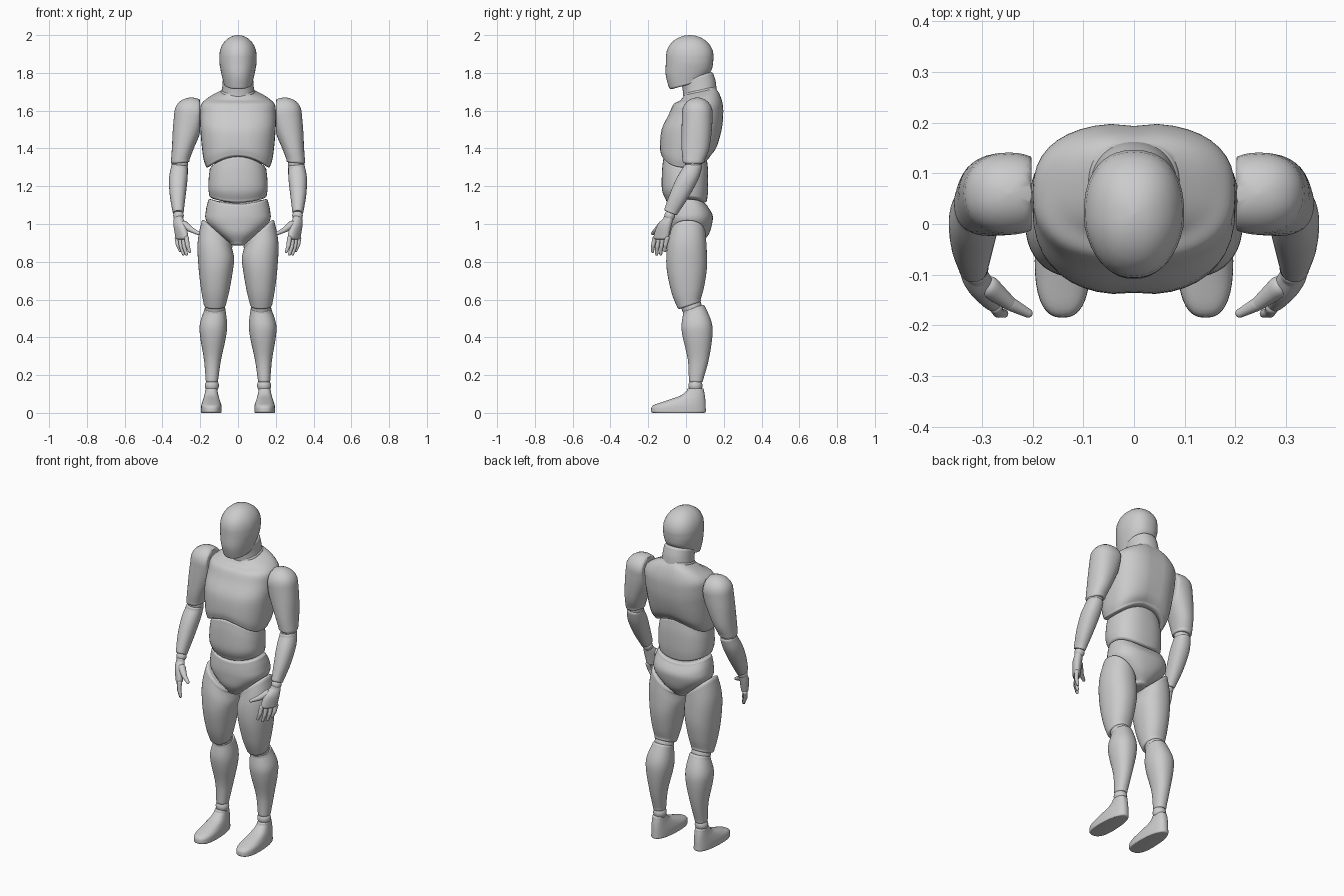
import bpy, bmesh, math
from mathutils import Vector, Matrix

cube = bpy.data.objects.get("Cube")
if cube:
    bpy.data.objects.remove(cube)

# Single matte grey
grey = bpy.data.materials.new("light_grey")
grey.use_nodes = True
tone = (0.6, 0.6, 0.6, 1)
grey.diffuse_color = tone
grey.node_tree.nodes["Principled BSDF"].inputs["Base Color"].default_value = tone

SIDES, STEPS, CAP_STEPS = 40, 5, 6
SOFT = (0.15, 0.012)


def smooth_rings(rings):
    """Catmull-Rom interpolation between the given sections."""
    rings = [tuple(r) + (0,) * (7 - len(r)) for r in rings]
    ext = [rings[0]] + rings + [rings[-1]]
    out = []
    for a, b, c, d in zip(ext, ext[1:], ext[2:], ext[3:]):
        for s in range(STEPS):
            t = s / STEPS
            out.append([q + t / 2 * (r - p + t * (2 * p - 5 * q + 4 * r - u + t * (3 * (q - r) + u - p)))
                        for p, q, r, u in zip(a, b, c, d)])
    return out + [list(rings[-1])]


def section(ring, power, turn, scale=1, lift=0):
    """Superellipse section, optionally tilted, shrunk and moved along its normal."""
    x, y, z, rx, ry, tx, ty = ring
    up = Vector((-tx, -ty, 1)).normalized() * lift
    pts = []
    for i in range(SIDES):
        a = math.tau * i / SIDES
        c, s = math.cos(a), math.sin(a)
        px = math.copysign(abs(c) ** (2 / power), c) * rx * scale
        py = math.copysign(abs(s) ** (2 / power), s) * ry * scale
        p = Matrix.Rotation(turn, 3, "Z") @ Vector((px, py, tx * px + ty * py))
        pts.append(p + Vector((x, y, z)) + up)
    return pts


def loft(name, rings, top=SOFT, bottom=SOFT, power=2.2, turn=0, warp=None, flip=False):
    """Skin of sections, listed from the top down, with rounded ends."""
    rings = smooth_rings(rings)
    angles = [math.pi / 2 * k / CAP_STEPS for k in range(1, CAP_STEPS + 1)]

    def cap(ring, shape, sign):
        f, h = shape
        return [section(ring, power, turn, max(1 - f * (1 - math.cos(a)), 0.02),
                        sign * h * math.sin(a)) for a in angles]

    loops = cap(rings[0], top, 1)[::-1]
    loops += [section(r, power, turn) for r in rings]
    loops += cap(rings[-1], bottom, -1)
    bm = bmesh.new()
    rows = []
    for pts in loops:
        pts = [warp(p) if warp else p for p in pts]
        rows.append([bm.verts.new((-p.x, p.y, p.z) if flip else p) for p in pts])
    for a, b in zip(rows, rows[1:]):
        for i in range(SIDES):
            j = (i + 1) % SIDES
            bm.faces.new((a[i], a[j], b[j], b[i]))
    bm.faces.new(rows[0])
    bm.faces.new(rows[-1])
    bmesh.ops.recalc_face_normals(bm, faces=bm.faces)
    mesh = bpy.data.meshes.new(name)
    bm.to_mesh(mesh)
    bm.free()
    mesh.materials.append(grey)
    mesh.shade_smooth()
    mesh.set_sharp_from_angle(angle=math.radians(50))
    bpy.context.collection.objects.link(bpy.data.objects.new(name, mesh))


def ball(name, center, r, flip):
    loft(name, [(*center, r, r), (*center[:2], center[2] - 0.002, r, r)],
         (1, r), (1, r), 2, flip=flip)


def capsule(name, a, b, r0, r1, flip):
    a, b = Vector(a), Vector(b)
    q = (b - a).to_track_quat("Z", "Y")
    loft(name, [(0, 0, (b - a).length, r1, r1), (0, 0, 0, r0, r0)],
         (1, r1), (1, r0), 2, warp=lambda p: q @ p + a, flip=flip)


# Arched seams of the trunk
def rib_arch(p):
    w = min(max((1.5 - p.z) / 0.14, 0), 1)
    p.z -= w * 0.065 * (p.x / 0.165) ** 2
    p.y *= 1 - 0.03 * math.exp(-(p.x / 0.03) ** 2)
    return p


def waist_arch(p):
    k = (p.x / 0.16) ** 2
    up = min(max((p.z - 1.2) / 0.14, 0), 1)
    low = min(max((1.22 - p.z) / 0.1, 0), 1)
    p.z += k * (0.03 * low - 0.065 * up)
    return p


def hip_arch(p):
    p.z += 0.035 * (p.x / 0.16) ** 2 * min(max((p.z - 1) / 0.09, 0), 1)
    return p


def egg(p):
    p.x *= 1 + 1.1 * min(p.y, 0)
    return p


loft("head", [(0, 0.02, 1.89, 0.099, 0.126), (0, 0.018, 1.85, 0.098, 0.125),
              (0, 0.014, 1.8, 0.089, 0.121, 0, 0.12), (0, 0.01, 1.75, 0.077, 0.1, 0, 0.28)],
     top=(1, 0.11), power=2.3, warp=egg)
loft("neck", [(0, 0.06, 1.77, 0.08, 0.085, 0, 0.3), (0, 0.07, 1.73, 0.083, 0.087, 0, 0.28),
              (0, 0.075, 1.68, 0.088, 0.088, 0, 0.25)])
loft("chest", [(0, 0.075, 1.7, 0.09, 0.086, 0, 0.22), (0, 0.075, 1.672, 0.15, 0.105, 0, 0.15),
               (0, 0.065, 1.635, 0.194, 0.131), (0, 0.053, 1.58, 0.2, 0.146),
               (0, 0.03, 1.5, 0.199, 0.161), (0, 0.012, 1.41, 0.185, 0.152),
               (0, 0, 1.37, 0.17, 0.133)], power=2.5, warp=rib_arch)
loft("abdomen", [(0, -0.005, 1.345, 0.15, 0.115), (0, -0.005, 1.28, 0.155, 0.122),
                 (0, -0.005, 1.18, 0.157, 0.122), (0, 0.003, 1.125, 0.152, 0.108)],
     power=2.4, warp=waist_arch)
loft("pelvis", [(0, 0.01, 1.092, 0.157, 0.105), (0, 0.02, 1.05, 0.17, 0.12),
                (0, 0.02, 1.01, 0.168, 0.12), (0, 0.015, 0.95, 0.108, 0.108),
                (0, 0.01, 0.9, 0.045, 0.075)], bottom=(0.5, 0.015), power=2.4, warp=hip_arch)


def flat_inside(p):
    p.x = max(p.x, 0.202)
    return p


def toe_wide(p):
    p.x = 0.141 + (p.x - 0.141) * (1 - 0.9 * p.y)
    return p


for side, flip in (("left_", False), ("right_", True)):
    # Arm
    loft(side + "upper_arm", [(0.247, 0.06, 1.59, 0.09, 0.081), (0.268, 0.057, 1.5, 0.077, 0.08),
                              (0.292, 0.05, 1.4, 0.058, 0.073),
                              (0.306, 0.04, 1.335, 0.049, 0.058, -0.1, 0)],
         top=(1, 0.08), warp=flat_inside, flip=flip)
    ball(side + "elbow", (0.308, 0.038, 1.32), 0.044, flip)
    loft(side + "forearm", [(0.31, 0.035, 1.3, 0.044, 0.05, 0.1, 0),
                            (0.316, 0.008, 1.24, 0.049, 0.056, 0, -0.1),
                            (0.319, -0.037, 1.15, 0.042, 0.047, 0, -0.3),
                            (0.317, -0.078, 1.07, 0.03, 0.035, 0, -0.4)], flip=flip)
    ball(side + "wrist", (0.315, -0.086, 1.045), 0.028, flip)
    # Hand
    loft(side + "palm", [(0.315, -0.093, 1.03, 0.028, 0.022), (0.307, -0.115, 0.99, 0.043, 0.026),
                         (0.297, -0.132, 0.93, 0.048, 0.021)],
         top=(0.5, 0.015), bottom=(0.5, 0.012), turn=math.radians(53), flip=flip)
    for i, finger in enumerate(("index", "middle", "ring", "little")):
        base = Vector((0.272, -0.165, 0.925)).lerp(Vector((0.322, -0.1, 0.925)), i / 3)
        drop = (0.038, 0.046, 0.045, 0.036)[i]
        knuckle = base + Vector((-0.004, -0.009, -drop))
        tip = knuckle + Vector((-0.012, -0.003, -drop * 0.85))
        capsule(f"{side}{finger}_base", base, knuckle, 0.013, 0.011, flip)
        capsule(f"{side}{finger}_tip", knuckle, tip, 0.011, 0.008, flip)
    capsule(side + "thumb_base", (0.285, -0.125, 0.995), (0.245, -0.157, 0.968), 0.022, 0.014, flip)
    capsule(side + "thumb_tip", (0.245, -0.157, 0.968), (0.209, -0.176, 0.95), 0.014, 0.009, flip)
    # Leg
    loft(side + "thigh", [(0.112, 0.01, 0.945, 0.08, 0.094, 0.9, 0),
                          (0.117, 0.004, 0.86, 0.097, 0.106, 0.4, 0),
                          (0.117, 0.004, 0.76, 0.091, 0.106), (0.12, 0.008, 0.65, 0.075, 0.086, 0, 0.1),
                          (0.122, 0.016, 0.58, 0.06, 0.062, 0, 0.35)], flip=flip)
    ball(side + "knee", (0.122, 0.03, 0.562), 0.054, flip)
    loft(side + "shin", [(0.122, 0.043, 0.545, 0.056, 0.058, 0, 0.3),
                         (0.13, 0.056, 0.47, 0.072, 0.08, 0, 0.1), (0.132, 0.061, 0.4, 0.068, 0.078),
                         (0.135, 0.065, 0.28, 0.045, 0.055), (0.138, 0.053, 0.175, 0.033, 0.038)],
         flip=flip)
    ball(side + "ankle", (0.138, 0.05, 0.145), 0.037, flip)
    loft(side + "foot", [(0.141, 0.05, 0.118, 0.034, 0.045), (0.141, 0.034, 0.09, 0.039, 0.066),
                         (0.141, -0.005, 0.062, 0.046, 0.108), (0.141, -0.036, 0.038, 0.051, 0.14),
                         (0.141, -0.04, 0.01, 0.052, 0.145)],
         bottom=(0.08, 0.01), power=2.5, warp=toe_wide, flip=flip)
